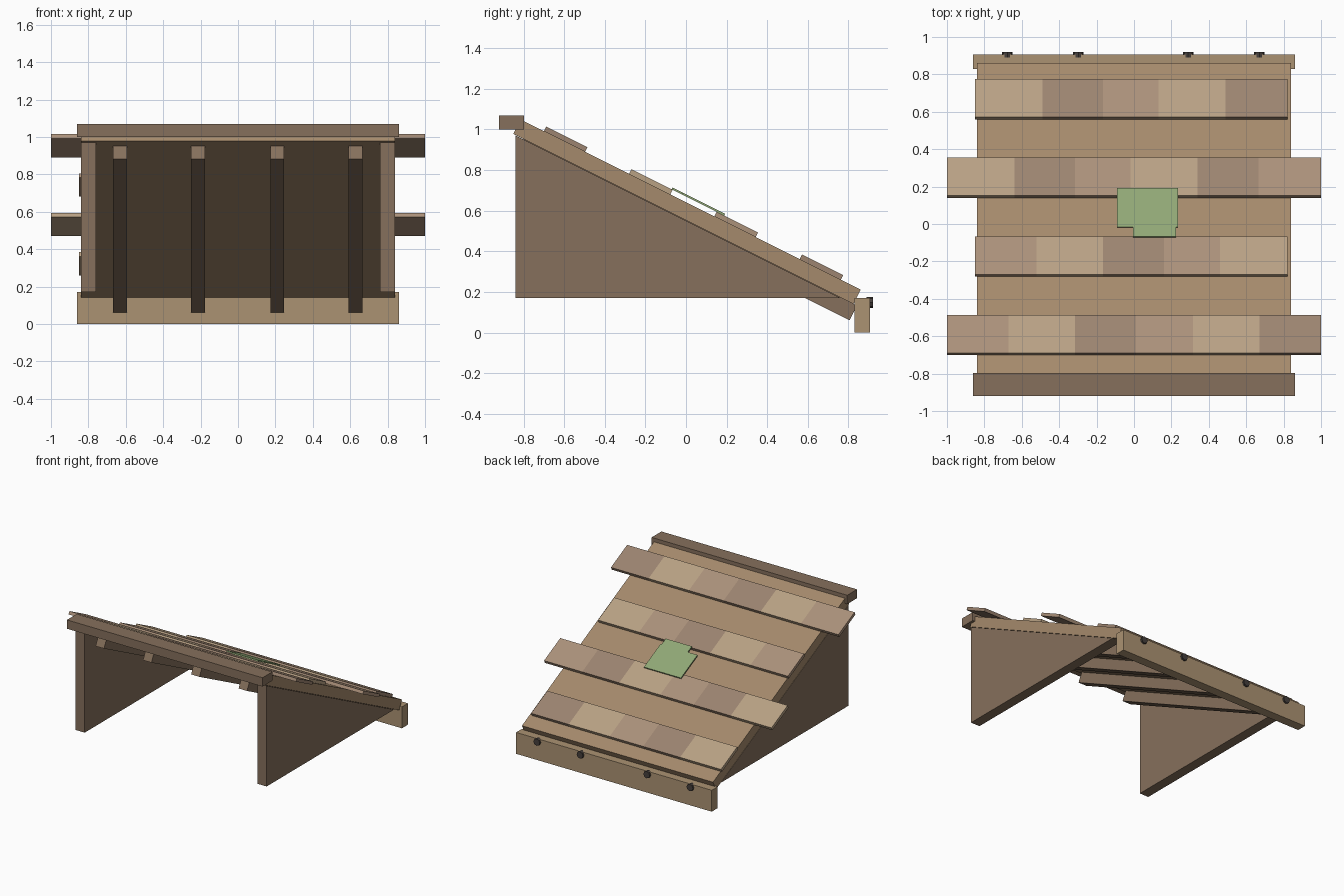
import bpy
import math

if "Cube" in bpy.data.objects:
    bpy.data.objects.remove(bpy.data.objects["Cube"])

ANGLE = math.atan(0.5)
C, S = math.cos(ANGLE), math.sin(ANGLE)
DECK_Z = 0.642  # height of the deck surface at y = 0


def material(name, rgb):
    m = bpy.data.materials.new(name)
    m.diffuse_color = (*rgb, 1)
    m.use_nodes = True
    m.node_tree.nodes["Principled BSDF"].inputs["Base Color"].default_value = m.diffuse_color
    return m


DECK = material("deck wood", (0.376, 0.254, 0.15))
DARK_WOOD = material("frame wood", (0.238, 0.162, 0.107))
TRIM = material("trim wood", (0.41, 0.29, 0.17))
IRON = material("iron", (0.06, 0.05, 0.045))
MOSS = material("moss", (0.28, 0.39, 0.18))
TONES = [material("shingle mid", (0.407, 0.283, 0.195)),
         material("shingle light", (0.479, 0.356, 0.231)),
         material("shingle dark", (0.332, 0.231, 0.162))]


def mesh_object(name, verts, faces, mat):
    me = bpy.data.meshes.new(name)
    me.from_pydata(verts, [], faces)
    me.materials.append(mat)
    ob = bpy.data.objects.new(name, me)
    bpy.context.collection.objects.link(ob)
    return ob


def prism(name, x0, x1, profile, mat):
    """Extrude a (y, z) profile, listed counter-clockwise seen from +x."""
    n = len(profile)
    verts = [(x, y, z) for x in (x0, x1) for y, z in profile]
    faces = [tuple(reversed(range(n))), tuple(range(n, 2 * n))]
    faces += [(i, (i + 1) % n, n + (i + 1) % n, n + i) for i in range(n)]
    return mesh_object(name, verts, faces, mat)


def box(name, x0, x1, y0, y1, z0, z1, mat):
    return prism(name, x0, x1, [(y0, z0), (y1, z0), (y1, z1), (y0, z1)], mat)


def slope_box(name, x0, x1, u0, u1, n0, n1, mat):
    """Box lying on the roof: u runs down the slope, n is height off the deck."""
    pts = [(u * C + n * S, DECK_Z - u * S + n * C)
           for u, n in ((u0, n0), (u1, n0), (u1, n1), (u0, n1))]
    return prism(name, x0, x1, pts, mat)


# Roof deck and the rafters under it
slope_box("roof_deck", -0.84, 0.84, -0.911, 0.962, -0.08, 0, DECK)
for x in (-0.63, -0.213, 0.21, 0.628):
    slope_box("rafter", x - 0.037, x + 0.037, -0.855, 0.981, -0.16, -0.08, DARK_WOOD)

# Triangular side walls
for side in (-1, 1):
    a, b = sorted((side * 0.76, side * 0.84))
    prism("side_wall", a, b, [(-0.84, 0.17), (0.76, 0.17), (-0.84, 0.97)], DARK_WOOD)

# Ridge beam and eave board
box("ridge_beam", -0.86, 0.86, -0.92, -0.797, 1.0, 1.07, DARK_WOOD)
box("eave_board", -0.86, 0.86, 0.83, 0.905, 0.0, 0.17, TRIM)

# Bolts on the eave board
for x in (-0.677, -0.297, 0.29, 0.67):
    bpy.ops.mesh.primitive_cylinder_add(vertices=8, radius=0.028, depth=0.03,
                                        location=(x, 0.905, 0.148),
                                        rotation=(math.pi / 2, 0, 0))
    bolt = bpy.context.object
    bolt.name = "bolt"
    bolt.data.materials.append(IRON)

# Shingle rows: upper edge y, first tone, joints along x
rows = [(-0.70, 0, (-1, -0.67, -0.315, 0.01, 0.315, 0.67, 1)),
        (-0.28, 0, (-0.85, -0.52, -0.165, 0.16, 0.46, 0.82)),
        (0.14, 1, (-1, -0.64, -0.315, -0.02, 0.34, 0.665, 1)),
        (0.56, 1, (-0.85, -0.49, -0.165, 0.13, 0.49, 0.82))]
for y, tone, joints in rows:
    for i, (a, b) in enumerate(zip(joints, joints[1:])):
        slope_box("shingle", a, b, y / C, y / C + 0.227, 0, 0.025, TONES[(tone + i) % 3])

# Moss patch with a narrower tab uphill
slope_box("moss_patch", -0.09, 0.235, -0.034, 0.198, 0.025, 0.035, MOSS)
slope_box("moss_tab", -0.005, 0.225, -0.092, -0.034, 0.025, 0.035, MOSS)
